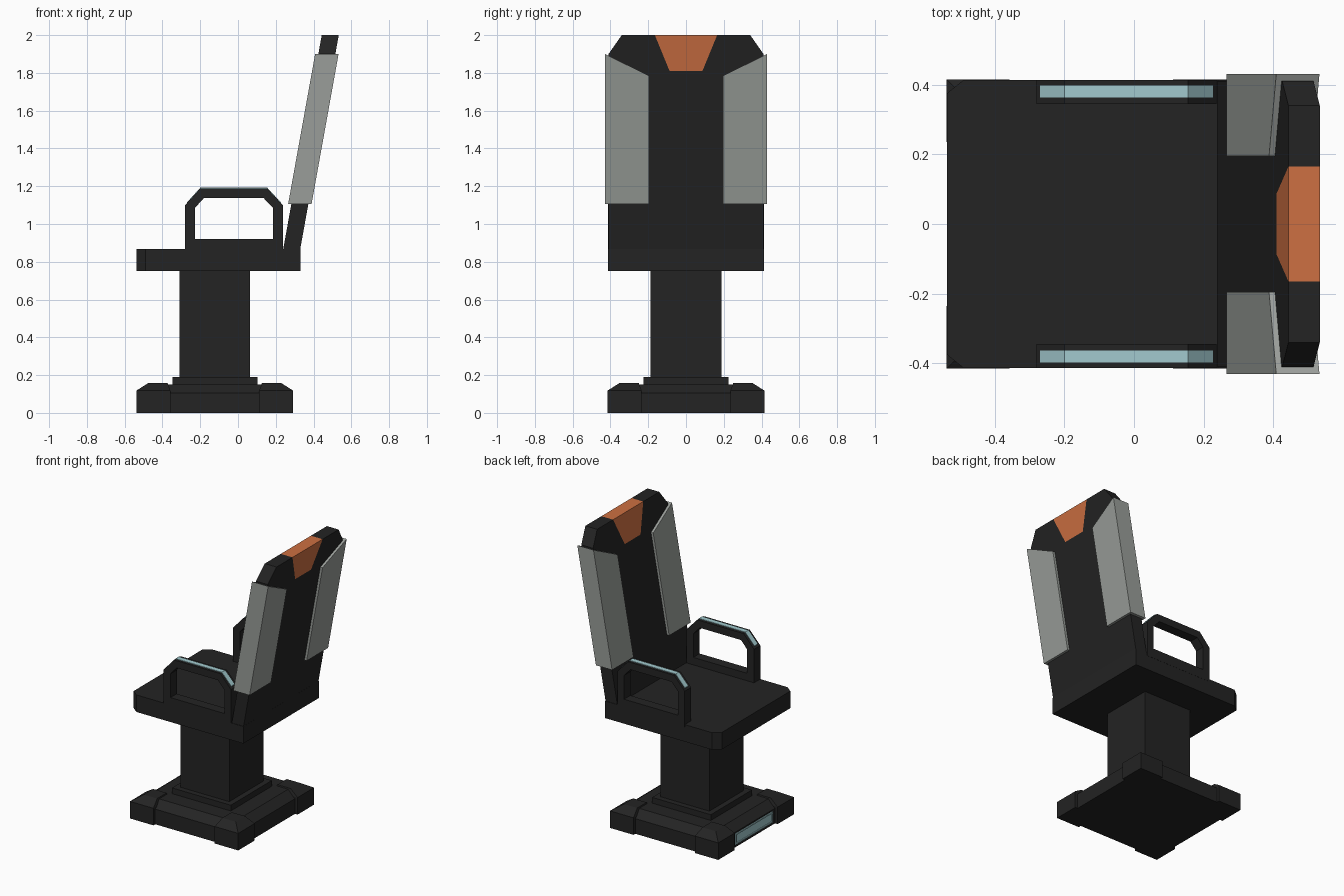
import bpy
import bmesh

if "Cube" in bpy.data.objects:
    bpy.data.objects.remove(bpy.data.objects["Cube"])


def material(name, rgb):
    mat = bpy.data.materials.new(name)
    mat.use_nodes = True
    color = (*rgb, 1.0)
    mat.diffuse_color = color
    mat.node_tree.nodes["Principled BSDF"].inputs["Base Color"].default_value = color
    return mat


DARK = material("charcoal", (0.017, 0.017, 0.017))
GREY = material("pad grey", (0.32, 0.34, 0.32))
ORANGE = material("orange", (0.61, 0.162, 0.054))
CYAN = material("pale cyan", (0.36, 0.59, 0.62))


def loft(name, loops, mat, closed=False):
    """Skin a series of matching loops; cap the ends unless the series closes."""
    bm = bmesh.new()
    rings = [[bm.verts.new(p) for p in loop] for loop in loops]
    n = len(rings[0])
    pairs = list(zip(rings, rings[1:]))
    if closed:
        pairs.append((rings[-1], rings[0]))
    else:
        bm.faces.new(rings[0])
        bm.faces.new(rings[-1])
    for a, b in pairs:
        for i in range(n):
            j = (i + 1) % n
            bm.faces.new((a[i], a[j], b[j], b[i]))
    bmesh.ops.recalc_face_normals(bm, faces=bm.faces)
    mesh = bpy.data.meshes.new(name)
    bm.to_mesh(mesh)
    bm.free()
    mesh.materials.append(mat)
    obj = bpy.data.objects.new(name, mesh)
    bpy.context.collection.objects.link(obj)
    return obj


def rect(x0, x1, y0, y1, z):
    return [(x0, y0, z), (x1, y0, z), (x1, y1, z), (x0, y1, z)]


def square(half, z):
    return rect(CX - half, CX + half, -half, half, z)


def at_y(points, y):
    return [(x, y, z) for x, z in points]


def lean(z):
    """Front surface of the reclined back at a given height."""
    return 0.24 + (z - 0.87) * 0.18


def slab(name, outline, front, back, mat):
    """Reclined slab from a y-z outline."""
    return loft(name, [[(lean(z) + d, y, z) for y, z in outline]
                       for d in (front, back)], mat)


# Pedestal
CX = -0.123
loft("base_plate", [square(0.395, 0), square(0.395, 0.105), square(0.335, 0.15)], DARK)
loft("column_collar", [square(0.225, 0.12), square(0.225, 0.19)], DARK)
loft("column", [square(0.187, 0.17), square(0.187, 0.77)], DARK)

# Corner feet with chamfered tops
for sx, xname in ((-1, "front"), (1, "rear")):
    for sy, yname in ((-1, "right"), (1, "left")):
        levels = [(0.235, 0.415, 0), (0.235, 0.415, 0.118), (0.25, 0.352, 0.158)]
        loft(f"{xname}_{yname}_foot",
             [rect(CX + sx * a, CX + sx * b, sy * a, sy * b, z) for a, b, z in levels], DARK)

# Framed light panel on the front of the base
px = CX - 0.395
frame = [(-0.205, 0.02), (0.205, 0.02), (0.205, 0.095), (-0.205, 0.095)]
inner = [(y * 0.94, 0.0575 + (z - 0.0575) * 0.75) for y, z in frame]
loft("base_light", [[(px + d, y, z) for y, z in outline] for outline, d in
                    ((frame, 0.002), (frame, -0.007), (inner, -0.007), (inner, -0.002))], CYAN)

# Seat with clipped front corners
seat = [(0.33, -0.413), (0.33, 0.413), (-0.49, 0.413),
        (-0.537, 0.375), (-0.537, -0.375), (-0.49, -0.413)]
loft("seat", [[(x, y, z) for x, y in seat] for z in (0.75, 0.868)], DARK)

# Backrest, notched at the top for the orange headrest block
half = [(0.41, 0.85), (0.41, 1.9), (0.34, 2.0), (0.165, 2.0), (0.087, 1.81)]
slab("backrest", half + [(-y, z) for y, z in reversed(half)], 0, 0.09, DARK)
key = half[3:]
slab("headrest_block", key + [(-y, z) for y, z in reversed(key)], 0, 0.09, ORANGE)

# Sides: bolster pads, armrest loops and armrest strips
outer = [(-0.28, 0.85), (-0.28, 1.1), (-0.2, 1.188), (0.155, 1.188), (0.237, 1.1), (0.237, 0.85)]
hole = [(-0.228, 0.92), (-0.228, 1.085), (-0.18, 1.138), (0.135, 1.138), (0.185, 1.085), (0.185, 0.92)]
strip = [(-0.27, 1.111), (-0.2, 1.188), (0.155, 1.188), (0.227, 1.111)]
for s, side in ((-1, "right"), (1, "left")):
    pad = [(s * 0.195, 1.107), (s * 0.43, 1.107), (s * 0.43, 1.9), (s * 0.195, 1.785)]
    slab(f"{side}_back_pad", pad, -0.017, 0.107, GREY)
    y0, y1 = s * 0.345, s * 0.414
    loft(f"{side}_armrest", [at_y(outer, y0), at_y(outer, y1),
                             at_y(hole, y1), at_y(hole, y0)], DARK, closed=True)
    ribbon = ([(x, z + 0.004) for x, z in strip]
              + [(x, z - 0.004) for x, z in reversed(strip)])
    loft(f"{side}_armrest_strip", [at_y(ribbon, s * 0.363), at_y(ribbon, s * 0.398)], CYAN)
